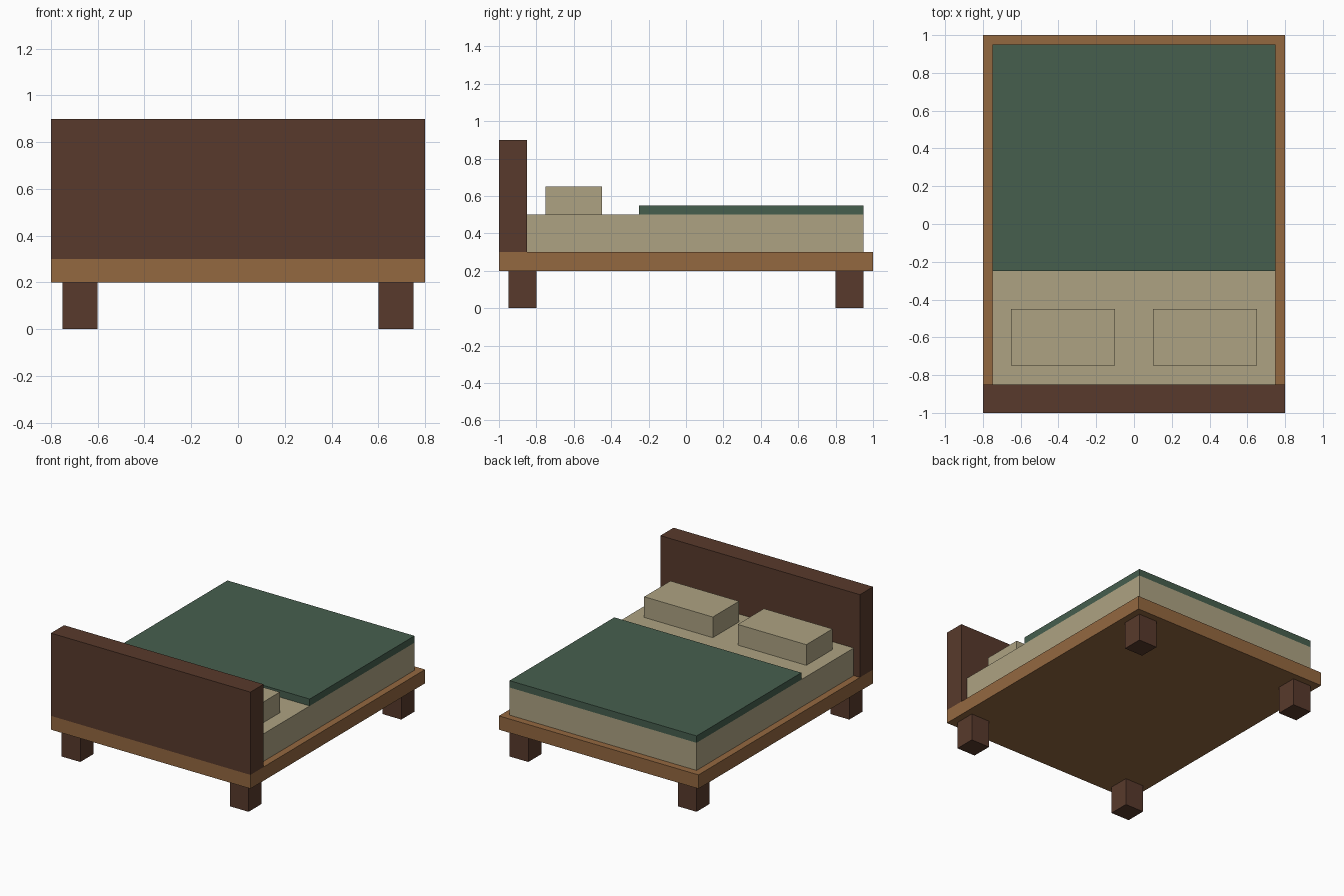
import bpy
import bmesh
from mathutils import Vector

cube = bpy.data.objects.get("Cube")
if cube:
    bpy.data.objects.remove(cube, do_unlink=True)


def make_material(name, rgb):
    mat = bpy.data.materials.new(name)
    mat.use_nodes = True
    color = (*rgb, 1.0)
    mat.diffuse_color = color
    bsdf = next(n for n in mat.node_tree.nodes if n.type == 'BSDF_PRINCIPLED')
    bsdf.inputs["Base Color"].default_value = color
    return mat


dark_wood = make_material("dark wood", (0.098, 0.042, 0.025))
light_wood = make_material("light wood", (0.296, 0.138, 0.051))
linen = make_material("cream linen", (0.42, 0.365, 0.225))
green_cloth = make_material("green cloth", (0.061, 0.114, 0.076))


def box(name, low, high, mat):
    """Box between two opposite corners, with its origin at the centre."""
    low, high = Vector(low), Vector(high)
    bm = bmesh.new()
    bmesh.ops.create_cube(bm, size=1.0)
    bmesh.ops.scale(bm, vec=high - low, verts=bm.verts)
    mesh = bpy.data.meshes.new(name)
    bm.to_mesh(mesh)
    bm.free()
    mesh.materials.append(mat)
    obj = bpy.data.objects.new(name, mesh)
    obj.location = (low + high) / 2
    bpy.context.collection.objects.link(obj)
    return obj


# Bed base and headboard
box("bed_frame", (-0.8, -1.0, 0.2), (0.8, 1.0, 0.3), light_wood)
box("headboard", (-0.8, -1.0, 0.3), (0.8, -0.85, 0.9), dark_wood)

# Bedding
box("mattress", (-0.75, -0.85, 0.3), (0.75, 0.95, 0.5), linen)
box("blanket", (-0.75, -0.25, 0.5), (0.75, 0.95, 0.55), green_cloth)

# Pillows and legs, repeated on both sides
for side, sx in (("left", 1), ("right", -1)):
    x = 0.375 * sx
    box(f"{side}_pillow", (x - 0.275, -0.75, 0.5), (x + 0.275, -0.45, 0.65), linen)
    x = 0.675 * sx
    for end, y in (("front", -0.875), ("back", 0.875)):
        box(f"{end}_{side}_leg", (x - 0.075, y - 0.075, 0.0),
            (x + 0.075, y + 0.075, 0.2), dark_wood)
